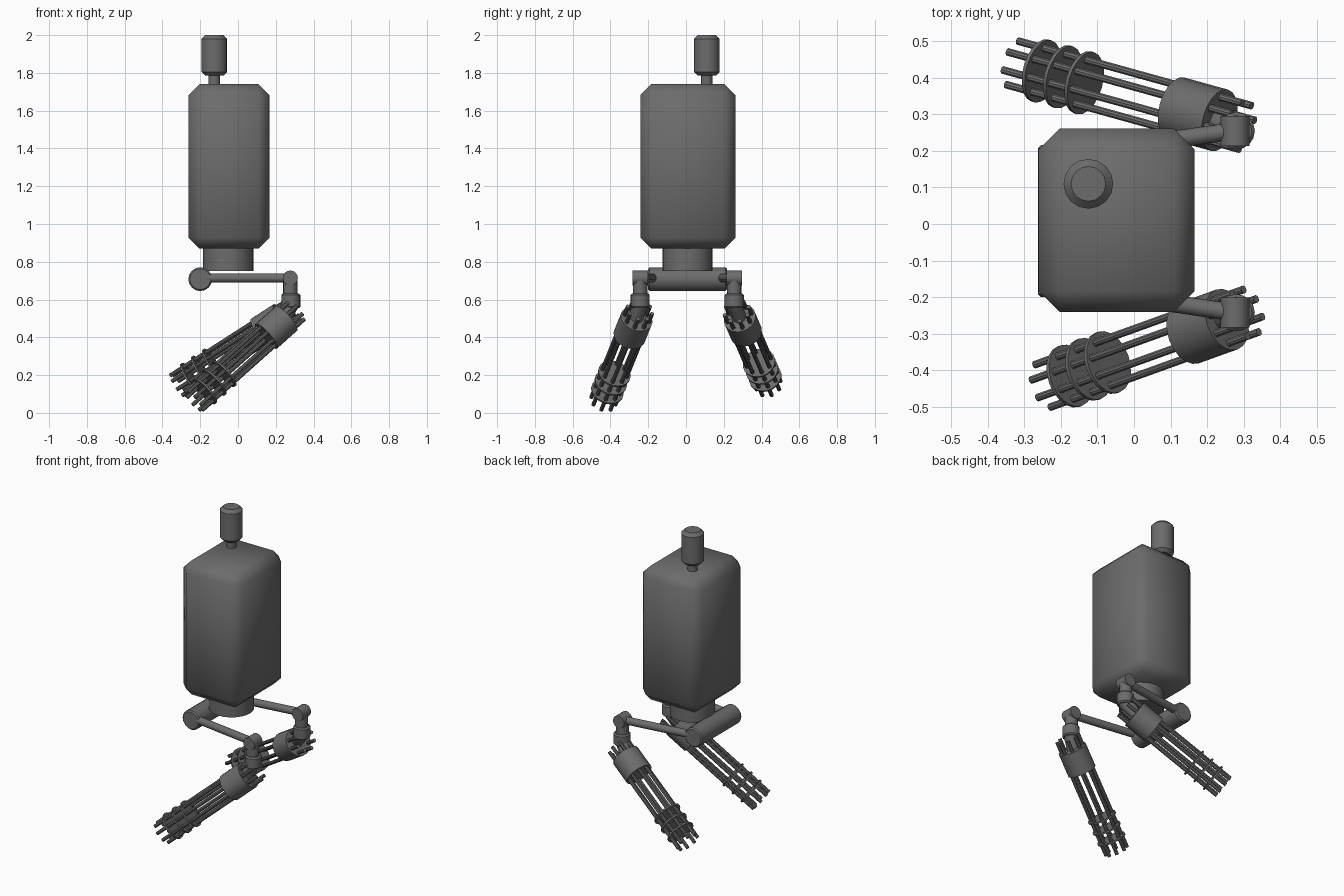
import bpy, math
from mathutils import Vector

if "Cube" in bpy.data.objects:
    bpy.data.objects.remove(bpy.data.objects["Cube"])

grey = bpy.data.materials.new("dark_grey")
grey.diffuse_color = (0.15, 0.15, 0.15, 1)
grey.use_nodes = True
grey.node_tree.nodes["Principled BSDF"].inputs["Base Color"].default_value = grey.diffuse_color


def finish(obj, name, angle):
    obj.name = name
    obj.data.materials.append(grey)
    bpy.ops.object.shade_smooth_by_angle(angle=math.radians(angle))
    return obj


def rod(name, a, b, r1, r2=None, sides=16, bevel=0):
    """Cylinder or tapered cylinder from point a to point b."""
    a, b = Vector(a), Vector(b)
    d = b - a
    bpy.ops.mesh.primitive_cone_add(
        vertices=sides, radius1=r1, radius2=r1 if r2 is None else r2,
        depth=d.length, location=(a + b) / 2,
        rotation=d.to_track_quat('Z', 'Y').to_euler())
    obj = bpy.context.object
    if bevel:
        m = obj.modifiers.new("edge", 'BEVEL')
        m.width = bevel
        m.segments = 1
        m.limit_method = 'ANGLE'
        m.angle_limit = math.radians(40)
        bpy.ops.object.modifier_apply(modifier=m.name)
    return finish(obj, name, 35)


# Chamfered, softly shaded body
bpy.ops.mesh.primitive_cube_add(size=1, location=(-0.0475, 0.01, 1.305))
body = bpy.context.object
body.scale = (0.427, 0.502, 0.87)
bpy.ops.object.transform_apply(location=False, rotation=False, scale=True)
m = body.modifiers.new("chamfer", 'BEVEL')
m.width = 0.057
m.segments = 1
bpy.ops.object.modifier_apply(modifier=m.name)
finish(body, "body", 60)

# Sensor on top
rod("sensor_stem", (-0.125, 0.11, 1.72), (-0.125, 0.11, 1.80), 0.03)
rod("sensor_head", (-0.125, 0.11, 1.785), (-0.125, 0.11, 2.0), 0.068, bevel=0.02)

# Waist and shoulder bar
rod("waist", (-0.052, 0.008, 0.75), (-0.052, 0.008, 0.90), 0.133, sides=24)
rod("shoulder_bar", (-0.2, -0.2, 0.708), (-0.2, 0.216, 0.708), 0.063, bevel=0.008)


def arm(side, s):
    """Arm, elbow and wrist on one side (s is -1 or 1)."""
    y = 0.006 + s * 0.249
    rod(side + "_arm", (-0.2, 0.008 + s * 0.18, 0.714), (0.275, y, 0.714), 0.024)
    rod(side + "_elbow", (0.277, y - 0.041, 0.714), (0.277, y + 0.041, 0.714), 0.04)
    rod(side + "_elbow_post", (0.277, y, 0.62), (0.277, y, 0.714), 0.038)
    rod(side + "_wrist", (0.28, y, 0.555), (0.28, y, 0.632), 0.051, bevel=0.008)


def gun(side, tip, tail):
    """Rotary gun along the line from the muzzle end to the tail end."""
    tip, tail = Vector(tip), Vector(tail)
    axis = tail - tip
    d = axis.normalized()
    u = d.cross(Vector((0, 0, 1))).normalized()
    v = d.cross(u)
    for i in range(8):
        t = math.radians(22.5 + 45 * i)
        off = (u * math.cos(t) + v * math.sin(t)) * 0.067
        rod(f"{side}_barrel_{i + 1}", tip + off, tail + off, 0.011, sides=10)
    for i, f in enumerate((0.11, 0.205, 0.30)):
        c = tip + axis * f
        rod(f"{side}_barrel_disc_{i + 1}", c - d * 0.005, c + d * 0.005, 0.088, sides=20)
    rod(side + "_drum", tip + axis * 0.71, tip + axis * 0.905, 0.087, sides=20)
    # Tapered link from the drum up into the wrist
    wrist = Vector((0.28, 0.25 if tip.y > 0 else -0.243, 0.58))
    rod(side + "_wrist_link", tip + axis * 0.88, wrist, 0.035, 0.045)


arm("front", -1)
arm("rear", 1)
gun("front", (-0.235, -0.438, 0.062), (0.306, -0.243, 0.545))
gun("rear", (-0.321, 0.438, 0.145), (0.293, 0.268, 0.54))
